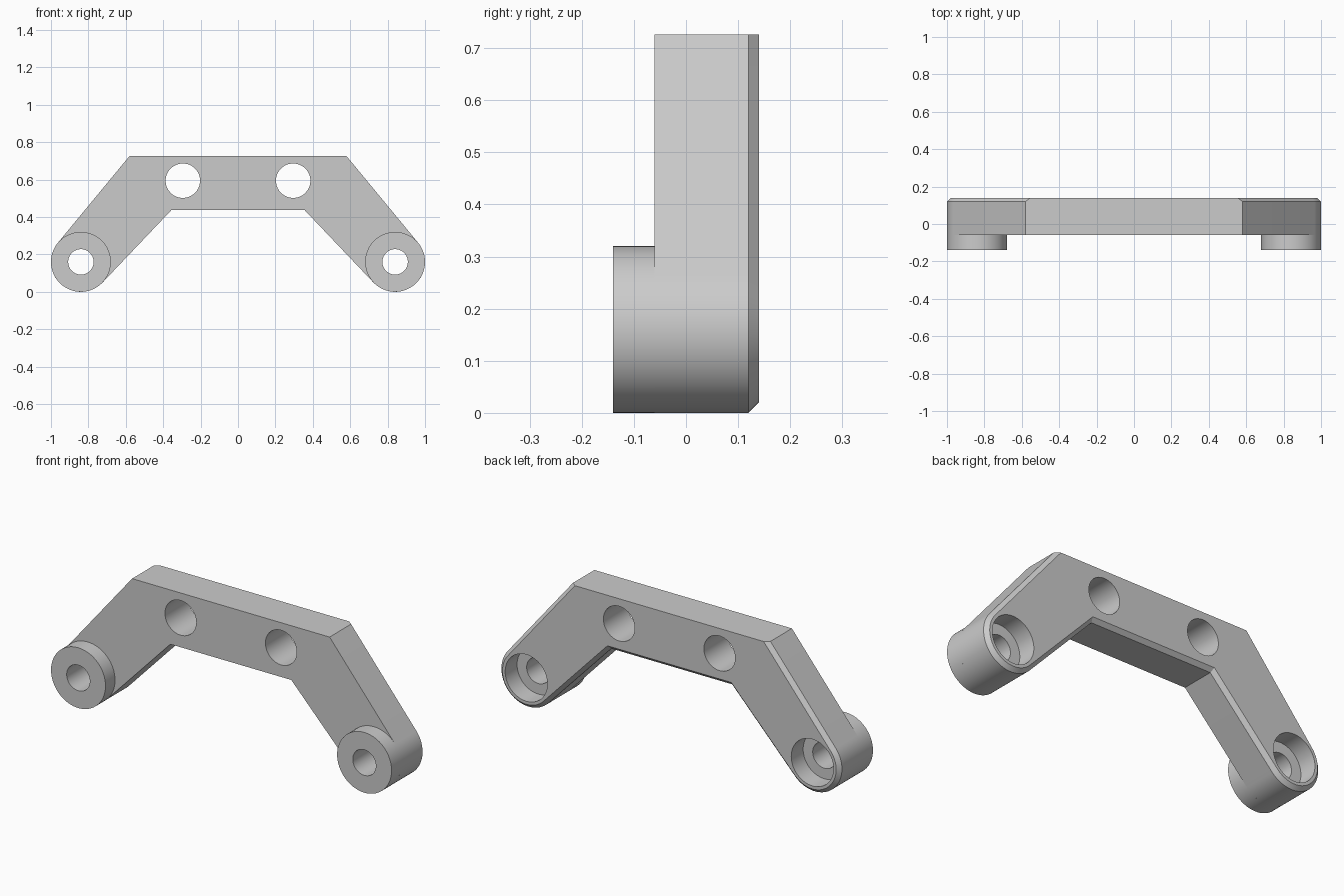
import bpy, bmesh
from math import sin, cos, pi, radians, hypot, atan2, acos

cube = bpy.data.objects.get("Cube")
if cube:
    bpy.data.objects.remove(cube, do_unlink=True)

# Main dimensions
END_X, END_Z, END_R = 0.84, 0.16, 0.16
TOP_X, TOP_Z = 0.58, 0.726
INNER_X, INNER_Z = 0.355, 0.438
FRONT, BACK, BOSS_FRONT = -0.06, 0.14, -0.14
CHAMFER = 0.02
SEGMENTS = 64

grey = bpy.data.materials.new("Plain grey")
grey.use_nodes = True
grey.diffuse_color = (0.6, 0.6, 0.6, 1)
grey.node_tree.nodes["Principled BSDF"].inputs["Base Color"].default_value = (0.6, 0.6, 0.6, 1)


def make_object(name, bm):
    bmesh.ops.remove_doubles(bm, verts=bm.verts, dist=1e-5)
    bmesh.ops.recalc_face_normals(bm, faces=bm.faces)
    mesh = bpy.data.meshes.new(name)
    bm.to_mesh(mesh)
    bm.free()
    mesh.materials.append(grey)
    obj = bpy.data.objects.new(name, mesh)
    bpy.context.collection.objects.link(obj)
    return obj


def activate(obj):
    bpy.ops.object.select_all(action='DESELECT')
    obj.select_set(True)
    bpy.context.view_layer.objects.active = obj


def bridge(bm, a, b):
    for i in range(len(a)):
        j = (i + 1) % len(a)
        verts = list(dict.fromkeys((a[i], a[j], b[j], b[i])))
        bm.faces.new(verts)


def lathe(name, profile, x, z):
    """Spin a closed (radius, y) profile around a front-to-back axis."""
    bm = bmesh.new()
    rings = []
    for r, y in profile:
        if r == 0:
            rings.append([bm.verts.new((x, y, z))] * SEGMENTS)
        else:
            turn = [2 * pi * i / SEGMENTS for i in range(SEGMENTS)]
            rings.append([bm.verts.new((x + r * cos(t), y, z + r * sin(t))) for t in turn])
    for a, b in zip(rings, rings[1:] + rings[:1]):
        if len(set(a)) > 1 or len(set(b)) > 1:
            bridge(bm, a, b)
    return make_object(name, bm)


def tangent_angle(x, z, side):
    """Angle on the end circle where the line from (x, z) touches it."""
    dx, dz = x - END_X, z - END_Z
    return atan2(dz, dx) + side * acos(END_R / hypot(dx, dz))


OUTER = tangent_angle(TOP_X, TOP_Z, -1)
INNER = tangent_angle(INNER_X, INNER_Z, 1) - 2 * pi


def outline(inset):
    """Arched outline, moved inward on every edge but the top."""
    r = END_R - inset

    def line_x(angle, z):
        return END_X + (r - (z - END_Z) * sin(angle)) / cos(angle)

    half = [(line_x(OUTER, TOP_Z), TOP_Z)]
    steps = 32
    for i in range(steps + 1):
        t = OUTER + (INNER - OUTER) * i / steps
        half.append((END_X + r * cos(t), END_Z + r * sin(t)))
    low = INNER_Z + inset
    half.append((line_x(INNER, low), low))
    return half + [(-x, z) for x, z in reversed(half)]


# Arched plate with a chamfered back rim
bm = bmesh.new()
layers = [(FRONT, 0), (BACK - CHAMFER, 0), (BACK, CHAMFER)]
rings = [[bm.verts.new((x, y, z)) for x, z in outline(d)] for y, d in layers]
bridge(bm, rings[0], rings[1])
bridge(bm, rings[1], rings[2])
bm.faces.new(rings[0])
bm.faces.new(rings[2])
# the top stays one flat face
top = [f for f in bm.faces if all(abs(v.co.z - TOP_Z) < 1e-5 for v in f.verts)]
bmesh.ops.dissolve_faces(bm, faces=top)
plate = make_object("arched_plate", bm)

# Mounting holes and stepped end holes
HOLE_R, BOLT_R, BORE_R, FLOOR = 0.092, 0.068, 0.124, 0.04
mount = [(0, -0.2), (HOLE_R, -0.2), (HOLE_R, 0.2), (0, 0.2)]
stepped = [(0, -0.2), (BOLT_R, -0.2), (BOLT_R, FLOOR), (BORE_R, FLOOR), (BORE_R, 0.2), (0, 0.2)]
for side in (-1, 1):
    for profile, x, z in ((mount, 0.295, 0.594), (stepped, END_X, END_Z)):
        cutter = lathe("hole_cutter", profile, side * x, z)
        cutter.hide_render = True
        activate(plate)
        cut = plate.modifiers.new("hole", 'BOOLEAN')
        cut.operation = 'DIFFERENCE'
        cut.solver = 'EXACT'
        cut.object = cutter
        bpy.ops.object.modifier_apply(modifier=cut.name)
        bpy.data.objects.remove(cutter, do_unlink=True)

# Round bosses on the front of each end
tube = [(END_R, FRONT), (END_R, BOSS_FRONT), (BOLT_R, BOSS_FRONT), (BOLT_R, FRONT)]
bosses = [lathe(name, tube, side * END_X, END_Z)
          for name, side in (("left_boss", 1), ("right_boss", -1))]

for obj in [plate] + bosses:
    activate(obj)
    bpy.ops.object.shade_smooth_by_angle(angle=radians(30))
